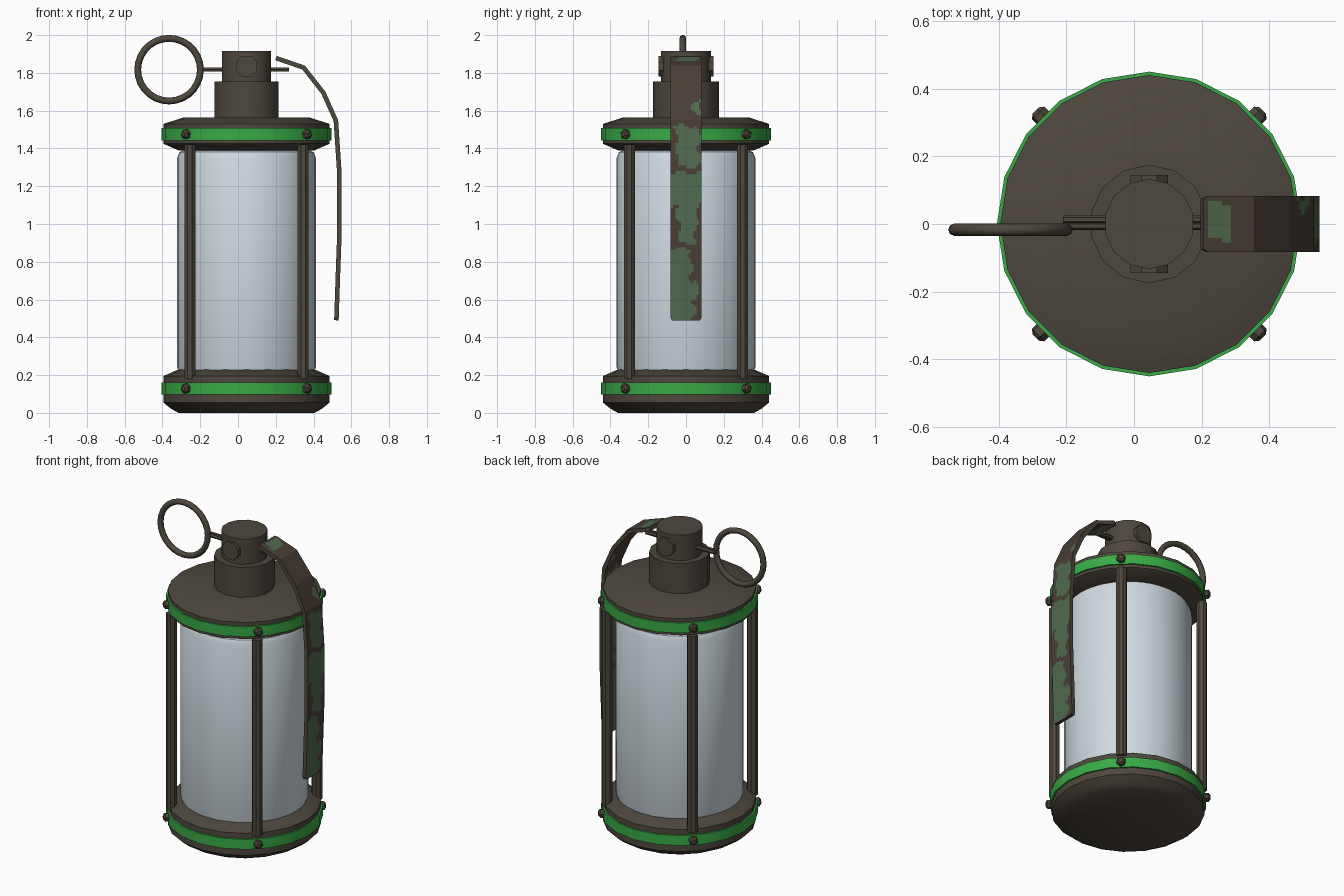
import bpy, bmesh, math
from mathutils import Vector

if "Cube" in bpy.data.objects:
    bpy.data.objects.remove(bpy.data.objects["Cube"])

CX = 0.045  # axis of the canister


def material(name, rgb):
    m = bpy.data.materials.new(name)
    m.diffuse_color = (*rgb, 1)
    m.use_nodes = True
    m.node_tree.nodes["Principled BSDF"].inputs["Base Color"].default_value = m.diffuse_color
    return m


DARK = material("dark_metal", (0.075, 0.063, 0.047))
GREEN = material("bright_green", (0.04, 0.40, 0.06))
PALE = material("pale_canister", (0.63, 0.71, 0.76))
CAMO_G = material("camo_green", (0.08, 0.145, 0.075))
CAMO_B = material("camo_brown", (0.068, 0.048, 0.036))


def finish(bm, name, mats, smooth=True):
    mesh = bpy.data.meshes.new(name)
    bm.to_mesh(mesh)
    bm.free()
    ob = bpy.data.objects.new(name, mesh)
    bpy.context.collection.objects.link(ob)
    for m in mats:
        mesh.materials.append(m)
    if smooth:
        bpy.ops.object.select_all(action='DESELECT')
        ob.select_set(True)
        bpy.context.view_layer.objects.active = ob
        bpy.ops.object.shade_smooth_by_angle(angle=math.radians(30))
    return ob


def lathe(name, profile, sides, mat, origin=(CX, 0, 0), axis=(0, 0, 1), turn=math.pi / 2):
    """Closed solid of revolution from (radius, height) points."""
    bm = bmesh.new()
    rot = Vector((0, 0, 1)).rotation_difference(Vector(axis))
    rings = []
    for r, h in profile:
        ring = []
        for i in range(sides):
            a = turn + 2 * math.pi * i / sides
            p = rot @ Vector((r * math.cos(a), r * math.sin(a), h))
            ring.append(bm.verts.new(p + Vector(origin)))
        rings.append(ring)
    for lo, hi in zip(rings, rings[1:]):
        for i in range(sides):
            j = (i + 1) % sides
            bm.faces.new((lo[i], lo[j], hi[j], hi[i]))
    bm.faces.new(rings[0][::-1])
    bm.faces.new(rings[-1])
    return finish(bm, name, [mat])


# Canister body with rounded rims
lathe("canister", [(0.335, 0.2), (0.355, 0.21), (0.367, 0.24),
                   (0.367, 1.35), (0.355, 1.38), (0.335, 1.39)], 40, PALE)

# End caps and their coloured bands
lathe("bottom_cap", [(0.36, 0), (0.40, 0.022), (0.44, 0.055), (0.44, 0.195), (0.36, 0.23)], 20, DARK)
lathe("top_cap", [(0.36, 1.39), (0.44, 1.425), (0.44, 1.53), (0.33, 1.565)], 20, DARK)
for name, z in (("bottom_band", 0.129), ("top_band", 1.475)):
    lathe(name, [(0.435, z - 0.032), (0.45, z - 0.032), (0.45, z + 0.032), (0.435, z + 0.032)], 20, GREEN)

# Four guard rods with bolts on the bands
for k in range(4):
    a = math.radians(45 + 90 * k)
    d = Vector((math.cos(a), math.sin(a), 0))
    c = Vector((CX, 0, 0))
    lathe(f"guard_rod_{k}", [(0.032, 0.18), (0.032, 1.42)], 8, DARK, c + d * 0.424, turn=math.pi / 8)
    for z in (0.129, 1.475):
        lathe(f"bolt_{k}", [(0.027, 0), (0.027, 0.026), (0.014, 0.036)], 6, DARK,
              c + d * 0.438 + Vector((0, 0, z)), d)

# Neck, fuse head and side buttons
lathe("neck", [(0.175, 1.55), (0.175, 1.755)], 14, DARK)
lathe("fuse_head", [(0.133, 1.74), (0.133, 1.915)], 14, DARK)
for s in (-1, 1):
    lathe("side_button", [(0.06, 0.1), (0.06, 0.145)], 8, DARK, (CX, 0, 1.835), (0, s, 0), math.pi / 8)

# Two-pronged pin and pull ring
for y in (-0.006, 0.013):
    lathe("pin_prong", [(0.012, -0.21), (0.012, 0.27)], 6, DARK, (0, y, 1.818), (1, 0, 0))
bpy.ops.mesh.primitive_torus_add(major_radius=0.166, minor_radius=0.018, major_segments=28,
                                 minor_segments=8, location=(-0.365, -0.017, 1.817),
                                 rotation=(math.pi / 2, 0, 0))
ring = bpy.context.object
ring.name = "pull_ring"
ring.data.materials.append(DARK)
bpy.ops.object.shade_smooth_by_angle(angle=math.radians(50))

# Safety lever: bent strip with camouflage patches (z low, z high, y low, y high)
PATCHES = [(1.862, 1.886, -0.04, 0.07), (1.57, 1.645, 0.04, 0.08), (1.30, 1.52, -0.05, 0.072),
           (1.10, 1.27, -0.09, 0.09), (1.0, 1.10, -0.05, 0.06), (0.90, 1.0, -0.035, 0.05),
           (0.70, 0.87, -0.09, 0.03), (0.60, 0.70, -0.09, 0.06), (0.48, 0.60, -0.09, 0.04)]


def is_green(y, z):
    yy = y + 0.012 * math.sin(55 * z)
    zz = z + 0.012 * math.sin(60 * y) if z < 1.7 else z
    return any(a < zz < b and c < yy < d for a, b, c, d in PATCHES)


PATH = [(0.205, 1.89), (0.355, 1.838), (0.463, 1.70), (0.53, 1.55),
        (0.548, 1.28), (0.548, 0.92), (0.542, 0.76), (0.533, 0.49)]
points = []
for p, q in zip(PATH, PATH[1:]):
    p, q = Vector(p), Vector(q)
    n = max(1, round((q - p).length / 0.015))
    points += [p.lerp(q, i / n) for i in range(n)]
points.append(Vector(PATH[-1]))

bm = bmesh.new()
ACROSS, HALF = 12, 0.082
rows = []
for i, p in enumerate(points):
    w = HALF - (0.008 if i in (0, len(points) - 1) else 0)  # clipped end corners
    rows.append([bm.verts.new((p.x, -w + 2 * w * j / ACROSS, p.y)) for j in range(ACROSS + 1)])
for lo, hi in zip(rows, rows[1:]):
    for j in range(ACROSS):
        f = bm.faces.new((lo[j], hi[j], hi[j + 1], lo[j + 1]))
        c = f.calc_center_median()
        f.material_index = 0 if is_green(c.y, c.z) else 1
bm.normal_update()
lever = finish(bm, "safety_lever", [CAMO_G, CAMO_B, DARK], smooth=False)
solid = lever.modifiers.new("thickness", 'SOLIDIFY')
solid.thickness = 0.024
solid.offset = -1
solid.material_offset_rim = 2
